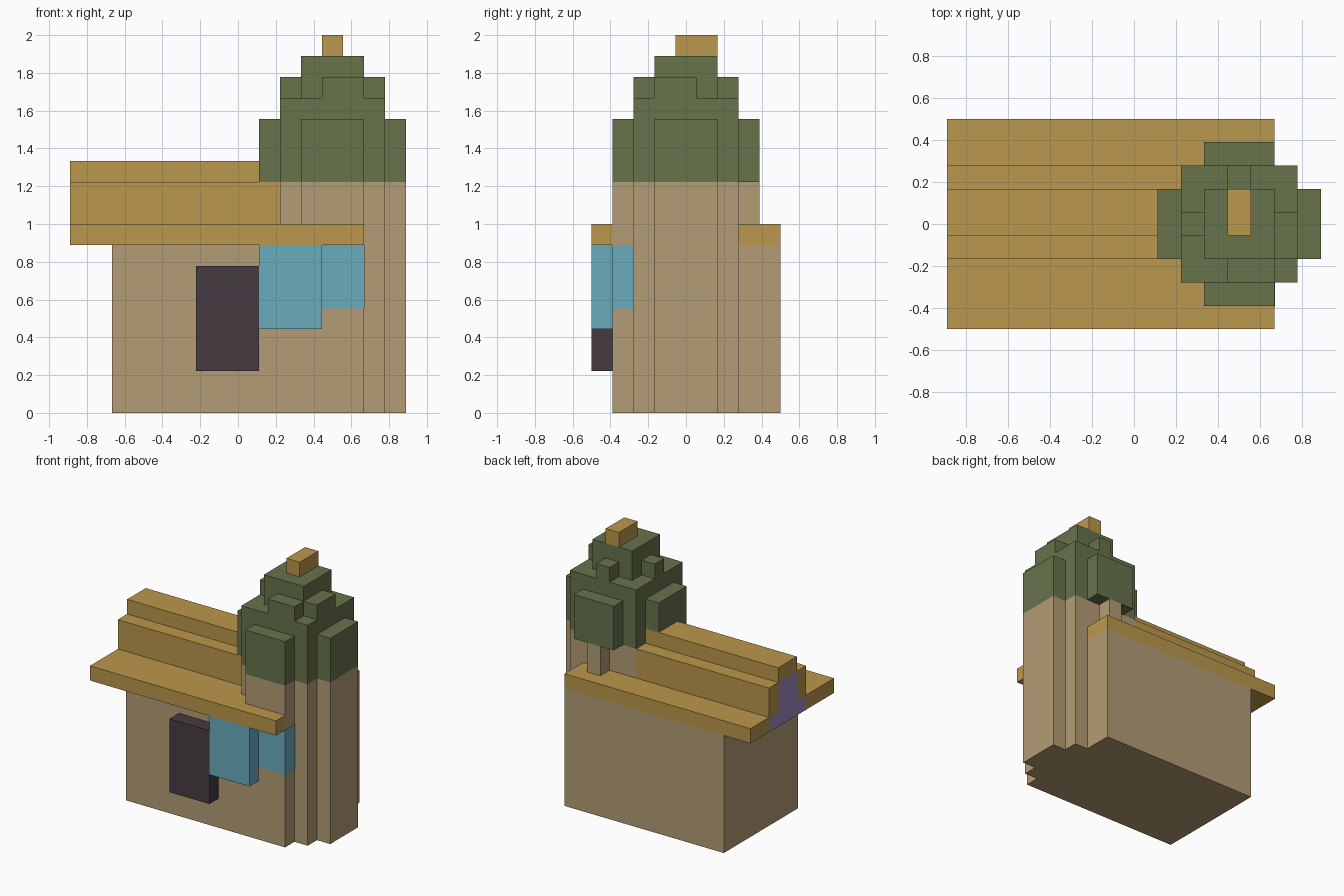
import bpy
import bmesh

cube = bpy.data.objects.get("Cube")
if cube:
    bpy.data.objects.remove(cube, do_unlink=True)

U = 1 / 9  # one block of the building grid


def linear(c):
    c /= 255
    return c / 12.92 if c <= 0.04045 else ((c + 0.055) / 1.055) ** 2.4


def material(name, rgb):
    m = bpy.data.materials.new(name)
    col = (*[linear(c) for c in rgb], 1)
    m.use_nodes = True
    m.diffuse_color = col
    m.node_tree.nodes["Principled BSDF"].inputs["Base Color"].default_value = col
    return m


GOLD = material("thatch gold", (187, 151, 76))
TAN = material("wall tan", (180, 156, 118))
GREEN = material("tower roof green", (103, 115, 75))
BLUE = material("window blue", (106, 171, 190))
DARK = material("door dark", (70, 59, 66))
PURPLE = material("gable purple", (158, 138, 193))


def blocks(name, mat, boxes, grow=0.0):
    """One object from boxes given as (x0, x1, y0, y1, z0, z1) in grid blocks."""
    bm = bmesh.new()
    for x0, x1, y0, y1, z0, z1 in boxes:
        r = bmesh.ops.create_cube(bm, size=1)
        for v in r["verts"]:
            for axis, lo, hi, off in ((0, x0, x1, 8), (1, y0, y1, 4.5), (2, z0, z1, 0)):
                side = 1 if v.co[axis] > 0 else -1
                v.co[axis] = ((hi if side > 0 else lo) - off) * U + side * grow
    me = bpy.data.meshes.new(name)
    bm.to_mesh(me)
    bm.free()
    me.materials.append(mat)
    ob = bpy.data.objects.new(name, me)
    bpy.context.collection.objects.link(ob)
    return ob


# House walls
blocks("house_walls", TAN, [(2, 14, 1, 9, 0, 8)])

# Round tower, stepped in plan, with a narrow rear pier above the eaves
blocks("tower_walls", TAN, [
    (11, 14, 1, 2, 0, 11),
    (10, 15, 2, 7, 0, 11),
    (14, 16, 3, 6, 0, 11),
    (12, 13, 7, 8, 9, 11),
])

# Stepped main roof: eaves, slopes and ridge
blocks("roof_eaves", GOLD, [
    (0, 14, 0, 1, 8, 9),
    (0, 11, 1, 3, 8, 9),
    (0, 14, 7, 9, 8, 9),
])
blocks("roof_slopes", GOLD, [(0, 10, 3, 4, 9, 11), (0, 10, 6, 7, 9, 11)])
blocks("roof_ridge", GOLD, [(0, 10, 4, 6, 11, 12)])

# Gable filling under the roof
blocks("gable", PURPLE, [(0, 10, 3, 7, 8, 9), (0, 10, 4, 6, 9, 11)])

# Tower roof: wide skirt in a stepped round plan, then narrowing tiers
blocks("tower_roof_skirt", GREEN, [
    (9, 16, 3, 6, 11, 14),
    (10, 15, 2, 7, 11, 14),
    (11, 14, 1, 8, 11, 14),
])
blocks("tower_roof_tiers", GREEN, [(10, 15, 2, 7, 14, 15), (11, 14, 3, 6, 15, 17)])
blocks("tower_roof_bumps", GREEN, [
    (12, 14, 2, 3, 15, 16),   # front
    (14, 15, 3, 5, 15, 16),   # left side
    (10, 11, 4, 5, 15, 16),   # right side
    (12, 13, 6, 7, 15, 16),   # back
])
blocks("finial", GOLD, [(12, 13, 4, 6, 17, 18)])

# Door and windows
blocks("door", DARK, [(6, 9, 0, 1, 2, 7)])
blocks("front_window", BLUE, [(9, 12, 0, 1, 4, 8)])
blocks("corner_window", BLUE, [(12, 14, 1, 1.98, 5, 7.97)], grow=0.003)
